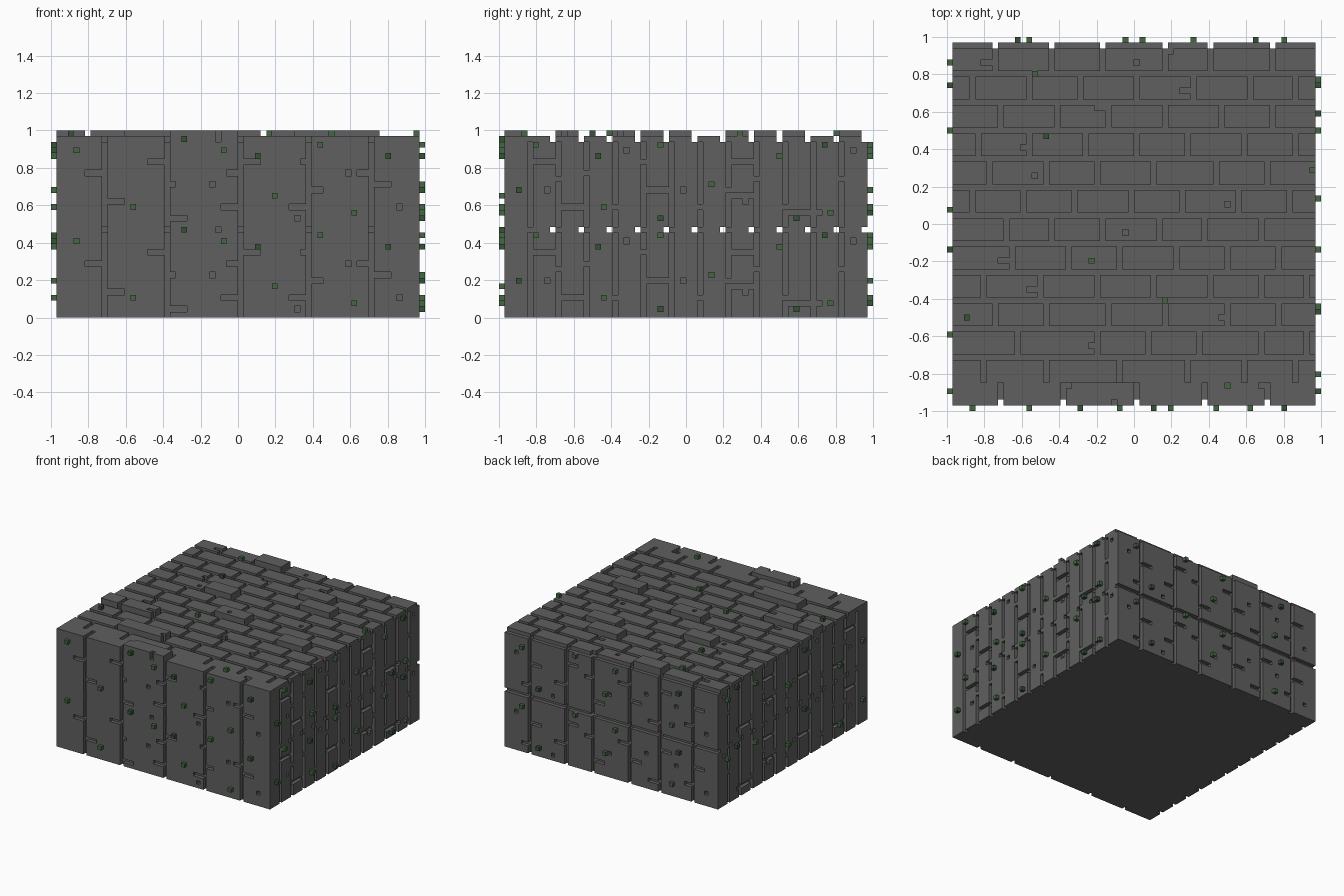
import bpy, bmesh
from mathutils import Vector

cube = bpy.data.objects.get("Cube")
if cube:
    bpy.data.objects.remove(cube, do_unlink=True)

U = 2 / 66      # size of one small cell
H = 32          # half width of the block in cells


def material(name, rgb):
    m = bpy.data.materials.new(name)
    m.use_nodes = True
    m.diffuse_color = (*rgb, 1)
    bsdf = next(n for n in m.node_tree.nodes if n.type == 'BSDF_PRINCIPLED')
    bsdf.inputs["Base Color"].default_value = (*rgb, 1)
    bsdf.inputs["Roughness"].default_value = 0.9
    return m


stone = material("grey stone", (0.115, 0.115, 0.115))
moss = material("moss green", (0.06, 0.135, 0.055))
dark_moss = material("dark moss green", (0.033, 0.085, 0.033))


def finish(bm, name, mat):
    me = bpy.data.meshes.new(name)
    bm.to_mesh(me)
    bm.free()
    me.materials.append(mat)
    ob = bpy.data.objects.new(name, me)
    bpy.context.collection.objects.link(ob)
    return ob


def box(name, lo, hi, mat):
    """Plain box between two cell corners."""
    bm = bmesh.new()
    bmesh.ops.create_cube(bm, size=1)
    lo, hi = Vector(lo), Vector(hi)
    for v in bm.verts:
        v.co = ((lo + hi) / 2 + v.co * (hi - lo)) * U
    return finish(bm, name, mat)


def cells_part(name, cells, mat):
    """Skin a set of unit cells with outer faces only, then merge flat faces."""
    bm = bmesh.new()
    corners = {}
    for c in cells:
        for axis in range(3):
            a, b = (axis + 1) % 3, (axis + 2) % 3
            for side in (0, 1):
                n = list(c)
                n[axis] += 2 * side - 1
                if tuple(n) in cells:
                    continue
                ring = []
                for da, db in ((0, 0), (1, 0), (1, 1), (0, 1)):
                    p = list(c)
                    p[axis] += side
                    p[a] += da
                    p[b] += db
                    p = tuple(p)
                    if p not in corners:
                        corners[p] = bm.verts.new(Vector(p) * U)
                    ring.append(corners[p])
                bm.faces.new(ring if side else ring[::-1])
    bmesh.ops.dissolve_limit(bm, angle_limit=0.01, verts=bm.verts[:], edges=bm.edges[:])
    return finish(bm, name, mat)


# Joints between bricks, one list per course from front to back
joints = [
    [-24, -13, 0, 12, 23], [-27, -16, -3, 9, 19, 28], [-21, -7, 2, 11, 22, 30],
    [-25, -16, -5, 5, 16, 25], [-27, -17, -7, 3, 13, 22, 30], [-22, -12, -3, 7, 16, 25],
    [-23, -15, -6, 4, 12, 22], [-29, -20, -11, -1, 8, 18, 27], [-26, -16, -7, 3, 14, 23],
    [-28, -19, -9, 0, 9, 19, 28], [-24, -14, -5, 5, 15, 24], [-29, -19, -10, 0, 10, 20, 28],
    [-25, -15, -6, 5, 13, 24]]
# Chipped brick corners: x, y and width in cells
chips = [(-27, 28, 2), (6, 30, 1), (8, 23, 2), (-7, 20, 2), (-20, 13, 1), (24, 11, 2),
         (-18, 8, 1), (9, 6, 1), (16, 3, 1), (-2, -2, 1), (-24, -7, 2), (14, -4, 1),
         (-19, -12, 2), (21, -9, 1), (-6, -14, 1), (15, -17, 2), (-8, -22, 2),
         (10, -19, 1), (-15, -24, 2), (20, -24, 1), (-12, -29, 1), (22, -29, 1)]
chipped = {(x + i, y) for x, y, w in chips for i in range(w)}
top_pits = {(0, 28), (-4, -32)}


def bricks(row):
    ends = [-H - 1] + joints[row] + [H]
    return [(a + 1, b) for a, b in zip(ends, ends[1:])]


def course(row):
    y0 = -H + 5 * row - (1 if row else 0)
    return range(y0, y0 + 4)


def brick_cells(row, span, z):
    return {(x, y, z) for x in range(*span) for y in course(row)
            if (x, y) not in chipped and (x, y) not in top_pits}


# Two stacked slabs, each with a grooved brick layer on it
box("lower_core", (-31, -31, 0), (31, 31, 15), stone)
box("upper_core", (-31, -31, 16), (31, 31, 31), stone)
for name, z in (("middle_bricks", 15), ("top_bricks", 31)):
    cells = set()
    for row in range(13):
        # Row 0 is 4 cells deep and each later row follows a one cell groove
        for span in bricks(row):
            cells |= {(x, y, z) for x, y, _ in brick_cells(row, span, z)}
    cells_part(name, cells, stone)

# Bricks that stand one cell higher: course, number along the course
raised = [(0, 2), (2, 1), (4, 0), (4, 1), (5, 5), (6, 3), (8, 2), (9, 5), (10, 4), (12, 2)]
cells = set()
for row, k in raised:
    cells |= brick_cells(row, bricks(row)[k], 32)
cells_part("raised_bricks", cells, stone)


def wall(name, place, half, gaps, scratches, pits, bridges):
    """One cell thick wall of upright planks; the pattern repeats in both slabs."""
    cut = {(g, z) for g in gaps for z in range(15)} - set(bridges)
    cut |= {(a + i, z) for a, w, z in scratches for i in range(w)} | set(pits)
    cells = {place(a, z + base) for a in range(-half, half) for z in range(15)
             for base in (0, 16) if (a, z) not in cut}
    cells_part(name, cells, stone)


# Front and back walls: scratches are start, width, height
wall("front_wall", lambda a, z: (a, -H, z), H, joints[0],
     [(-27, 3, 9), (-16, 3, 11), (-12, 1, 7), (-23, 3, 4), (-12, 3, 1), (-3, 3, 3),
      (-2, 2, 9), (1, 3, 11), (9, 3, 3), (11, 1, 11), (13, 2, 6), (21, 2, 9), (24, 3, 7)],
     [(-5, 7), (10, 1), (19, 9), (28, 3)], [])
wall("back_wall", lambda a, z: (a, H - 1, z), H, joints[12],
     [(-28, 3, 9), (-24, 2, 4), (-18, 3, 11), (-14, 3, 2), (-9, 3, 6), (-5, 3, 10),
      (2, 3, 3), (6, 2, 9), (10, 3, 11), (14, 3, 5), (21, 3, 8), (25, 2, 2)],
     [(-29, 3), (-20, 8), (-11, 9), (0, 6), (17, 1), (28, 10)], [])

# Side walls share one pattern of grooves
course_gaps = range(-28, 28, 5)
for name, x in (("right_side_wall", H - 1), ("left_side_wall", -H)):
    wall(name, lambda a, z, x=x: (x, a, z), 31, course_gaps,
         [(-27, 4, 11), (-22, 4, 3), (-7, 4, 6), (8, 4, 11), (8, 4, 5), (18, 4, 2)],
         [(-25, 6), (-11, 13), (-1, 6), (10, 4), (23, 2), (29, 13)],
         [(-23, 8), (-18, 9), (-13, 3), (-8, 11), (2, 3), (7, 6), (12, 8), (17, 3), (27, 8)])

# Moss lumps: position along the wall, height, dark or not
moss_walls = {
    "front": (lambda a, z: (a, -H - 1, z),
              [(-29, 13, 0), (-19, 3, 0), (-10, 15, 1), (-3, 13, 0), (3, 12, 1),
               (6, 5, 0), (14, 14, 0), (20, 2, 0), (26, 12, 1)]),
    "back": (lambda a, z: (a, H, z),
             [(-21, 12, 1), (-19, 3, 0), (-2, 13, 0), (1, 6, 0), (10, 14, 0),
              (21, 2, 1), (26, 12, 0)]),
    "right_side": (lambda a, z: (H, a, z),
                   [(-27, 14, 0), (-30, 6, 1), (-16, 12, 1), (-15, 3, 0), (-5, 14, 0),
                    (-5, 1, 1), (4, 7, 0), (16, 12, 0), (19, 1, 1), (25, 2, 0), (24, 14, 1)]),
    "left_side": (lambda a, z: (-H - 1, a, z),
                  [(28, 12, 0), (24, 14, 1), (16, 12, 0), (2, 6, 0), (-5, 13, 1),
                   (-20, 3, 0), (-30, 6, 0)])}
for side, (place, spots) in moss_walls.items():
    for dark, mat in ((0, moss), (1, dark_moss)):
        cells = {place(a, z + base) for a, z, d in spots if d == dark for base in (0, 16)}
        cells_part(side + ("_dark_moss" if dark else "_moss"), cells, mat)

# Moss on top
cells_part("top_moss", {(x, y, 32) for x, y in
           [(-18, 26), (13, 13), (31, 9), (-8, -7), (5, -14), (16, -29)]}, moss)
cells_part("top_dark_moss", {(-16, 15, 32), (-30, -17, 32)}, dark_moss)
